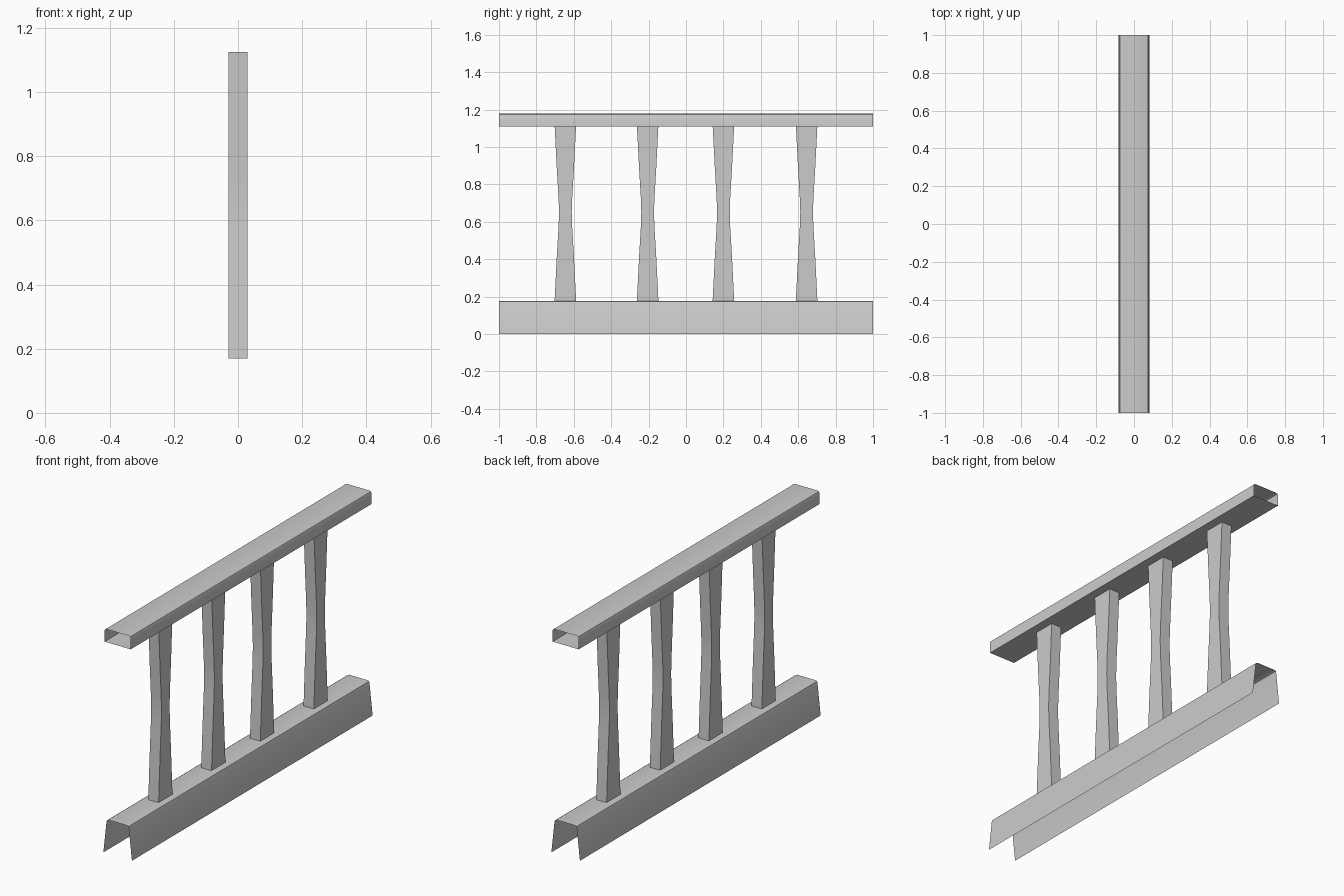
import bpy
import bmesh
from math import radians

cube = bpy.data.objects.get("Cube")
if cube:
    bpy.data.objects.remove(cube, do_unlink=True)

# Single plain grey finish
grey = bpy.data.materials.new("plain_grey")
grey.use_nodes = True
colour = (0.6, 0.6, 0.6, 1)
grey.diffuse_color = colour
grey.node_tree.nodes["Principled BSDF"].inputs["Base Color"].default_value = colour


def finish(bm, name):
    mesh = bpy.data.meshes.new(name)
    bm.to_mesh(mesh)
    bm.free()
    mesh.materials.append(grey)
    mesh.shade_smooth()
    mesh.set_sharp_from_angle(angle=radians(40))
    obj = bpy.data.objects.new(name, mesh)
    bpy.context.collection.objects.link(obj)
    return obj


def rail(name, half_profile, closed):
    """Sweep a mirrored x-z profile along y, leaving the ends open."""
    profile = half_profile + [(-x, z) for x, z in reversed(half_profile)]
    bm = bmesh.new()
    front = [bm.verts.new((x, -1, z)) for x, z in profile]
    back = [bm.verts.new((x, 1, z)) for x, z in profile]
    count = len(profile)
    for i in range(count if closed else count - 1):
        j = (i + 1) % count
        bm.faces.new((front[i], front[j], back[j], back[i]))
    return finish(bm, name)


def baluster(name, y, rings):
    """Square post with constant depth in x and a pinched waist in y."""
    bm = bmesh.new()
    corners = [(-1, -1), (1, -1), (1, 1), (-1, 1)]
    loops = [[bm.verts.new((sx * 0.03, y + sy * half, z)) for sx, sy in corners]
             for z, half in rings]
    for low, high in zip(loops, loops[1:]):
        for i in range(4):
            j = (i + 1) % 4
            bm.faces.new((low[i], low[j], high[j], high[i]))
    bm.faces.new(loops[0][::-1])
    bm.faces.new(loops[-1])
    return finish(bm, name)


# Base channel with splayed sides, open underneath
rail("base_rail", [(-0.083, 0), (-0.065, 0.165), (-0.062, 0.174), (-0.054, 0.178)], False)

# Hollow handrail with softened upper edges
rail("handrail", [(-0.076, 1.11), (-0.076, 1.168), (-0.073, 1.175), (-0.066, 1.178)], True)

# Four waisted balusters
waist = [(0.17, 0.058), (0.41, 0.046), (0.58, 0.036), (0.65, 0.034),
         (0.72, 0.036), (0.89, 0.046), (1.125, 0.058)]
for n, y in enumerate((-0.645, -0.205, 0.2, 0.645), 1):
    baluster(f"baluster_{n}", y, waist)
